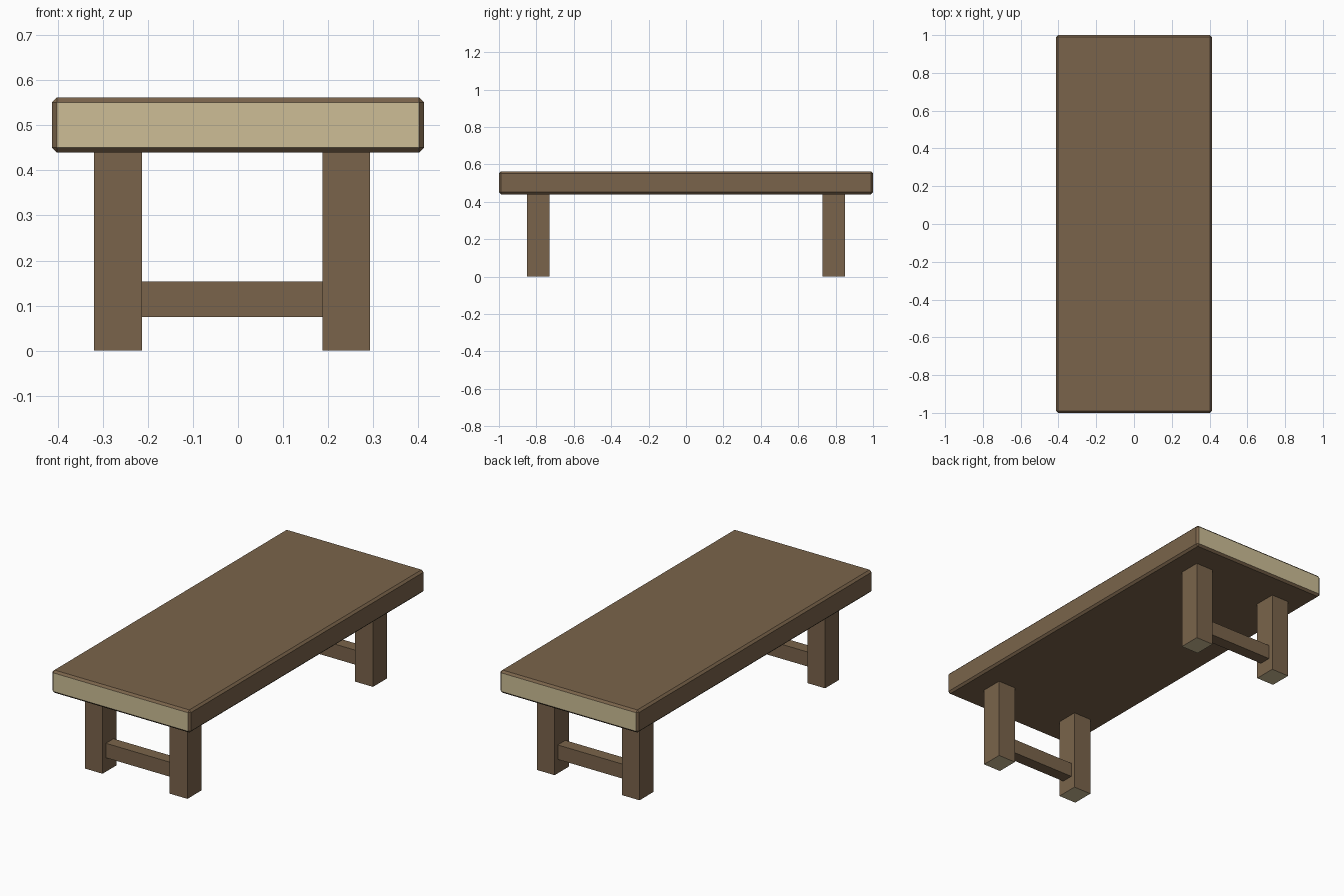
import bpy
import bmesh
from mathutils import Vector

if "Cube" in bpy.data.objects:
    bpy.data.objects.remove(bpy.data.objects["Cube"])


def material(name, color):
    m = bpy.data.materials.new(name)
    m.diffuse_color = (*color, 1.0)
    m.use_nodes = True
    m.node_tree.nodes["Principled BSDF"].inputs["Base Color"].default_value = m.diffuse_color
    return m


WOOD = material("brown_wood", (0.195, 0.127, 0.070))
END = material("pale_end_grain", (0.61, 0.515, 0.305))


def box(name, lo, hi, end_axis=None, chamfer=0.0):
    """Box between two corners; faces square to end_axis show end grain."""
    lo, hi = Vector(lo), Vector(hi)
    bm = bmesh.new()
    bmesh.ops.create_cube(bm, size=1.0)
    bmesh.ops.scale(bm, vec=hi - lo, verts=bm.verts)
    if chamfer:
        bmesh.ops.bevel(bm, geom=bm.edges[:], offset=chamfer,
                        segments=1, affect='EDGES')
    bm.normal_update()
    if end_axis is not None:
        for f in bm.faces:
            f.material_index = int(abs(f.normal[end_axis]) > 0.95)
    mesh = bpy.data.meshes.new(name)
    bm.to_mesh(mesh)
    bm.free()
    mesh.materials.append(WOOD)
    mesh.materials.append(END)
    ob = bpy.data.objects.new(name, mesh)
    ob.location = (lo + hi) / 2
    bpy.context.collection.objects.link(ob)
    return ob


# Chamfered plank top with pale cut ends
box("table_top", (-0.413, -1, 0.44), (0.413, 1, 0.562), end_axis=1, chamfer=0.011)

# Two leg frames, each a pair of posts joined by a low stretcher
LEG_X = {"left": (-0.319, -0.213), "right": (0.187, 0.293)}
for end, yc in (("front", -0.789), ("back", 0.791)):
    for side, (x0, x1) in LEG_X.items():
        box(f"{end}_{side}_leg", (x0, yc - 0.06, 0), (x1, yc + 0.06, 0.44), end_axis=2)
    box(f"{end}_stretcher", (-0.213, yc - 0.031, 0.075), (0.187, yc + 0.034, 0.153))
